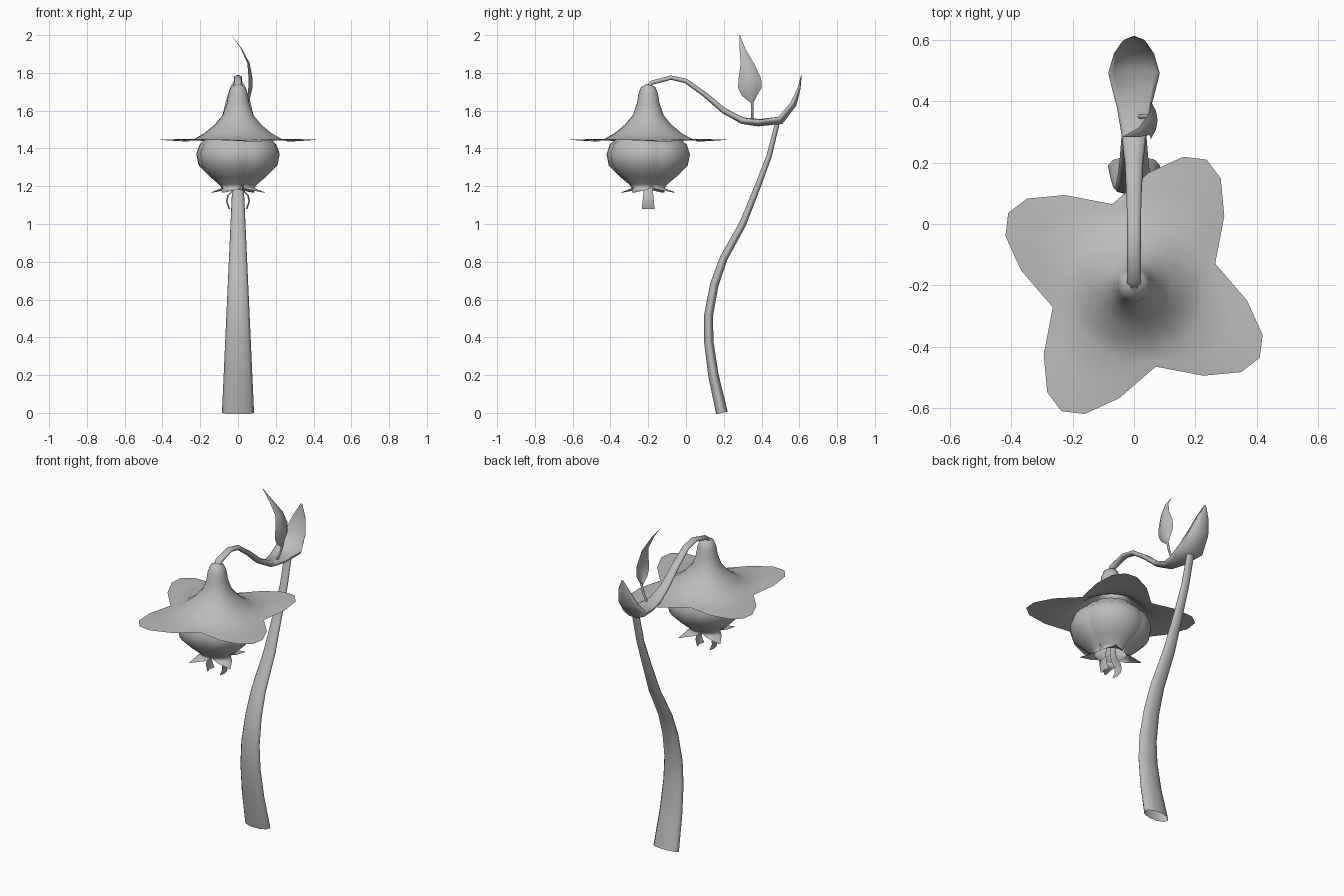
import bpy, bmesh, math
from mathutils import Vector

cube = bpy.data.objects.get("Cube")
if cube:
    bpy.data.objects.remove(cube, do_unlink=True)

grey = bpy.data.materials.new("soft grey")
grey.use_nodes = True
COLOUR = (0.5, 0.5, 0.5, 1)
grey.diffuse_color = COLOUR
grey.node_tree.nodes["Principled BSDF"].inputs["Base Color"].default_value = COLOUR

AXIS = Vector((0, -0.2, 0))   # flower centre line
TURN = 60                     # direction of the first petal in degrees


def loft(name, rows, closed):
    """Skin a sheet or tube through equal rows of points."""
    bm = bmesh.new()
    grid = [[bm.verts.new(p) for p in row] for row in rows]
    n = len(grid[0])
    for a, b in zip(grid, grid[1:]):
        for i in range(n if closed else n - 1):
            j = (i + 1) % n
            bm.faces.new((a[i], a[j], b[j], b[i]))
    bmesh.ops.recalc_face_normals(bm, faces=bm.faces)
    mesh = bpy.data.meshes.new(name)
    bm.to_mesh(mesh)
    bm.free()
    mesh.materials.append(grey)
    obj = bpy.data.objects.new(name, mesh)
    bpy.context.collection.objects.link(obj)
    for f in mesh.polygons:
        f.use_smooth = True
    return obj


def tube(name, path, sides=10):
    """Path of (y, z, half width, half depth, upper side factor) in the x = 0 plane."""
    centres = [Vector((0, p[0], p[1])) for p in path]
    rows = []
    for k, (y, z, wide, deep, upper) in enumerate(path):
        tangent = (centres[min(k + 1, len(path) - 1)] - centres[max(k - 1, 0)]).normalized()
        side = Vector((1, 0, 0))
        normal = side.cross(tangent)
        row = []
        for i in range(sides):
            a = math.tau * i / sides
            s = math.sin(a) * deep
            row.append(centres[k] + side * wide * math.cos(a) + normal * (s * upper if s > 0 else s))
        rows.append(row)
    return loft(name, rows, True)


def polar(r, degrees, z):
    a = math.radians(degrees)
    return AXIS + Vector((r * math.cos(a), r * math.sin(a), z))


# Main stem, flattened and open at the base
stem_line = [(.19, 0, .033), (.145, .2, .029), (.12, .38, .026), (.12, .52, .025),
             (.15, .68, .024), (.2, .82, .022), (.3, 1.0, .02), (.38, 1.2, .017),
             (.44, 1.36, .015), (.485, 1.54, .013)]
tube("main_stem", [(y, z, .085 - .05 * min(z / 1.1, 1.2), d, 1) for y, z, d in stem_line])

# Arching flower stalk that widens into a cupped bract
tube("stalk_and_bract", [
    (-.2, 1.72, .022, .012, 1), (-.185, 1.747, .022, .012, 1), (-.08, 1.775, .022, .012, 1),
    (0, 1.757, .022, .013, 1), (.1, 1.685, .025, .014, 1), (.2, 1.6, .03, .016, 1),
    (.3, 1.55, .042, .022, .7), (.38, 1.55, .056, .035, .2), (.49, 1.568, .084, .045, -.6),
    (.555, 1.645, .066, .036, -.7), (.59, 1.72, .042, .018, -.7), (.61, 1.79, .006, .003, 0)])

# Small leaf, cupped and curling sideways, on a thin stalk
leaf_rows = [(1.64, .35, .006, .055), (1.68, .335, .04, .067), (1.72, .338, .062, .076),
             (1.77, .338, .06, .077), (1.85, .325, .035, .062), (1.93, .298, .015, .02),
             (2.0, .285, .001, -.035)]
loft("small_leaf", [[(x - .35 * w * t * t, y + w * t, z) for t in (-1, -.5, 0, .5, 1)]
                    for z, y, w, x in leaf_rows], False)
stalk = [(.015, 1.55), (.04, 1.6), (.056, 1.66)]
loft("leaf_stalk", [[(x + .007 * math.cos(i * math.tau / 6), .35 + .007 * math.sin(i * math.tau / 6), z)
                     for i in range(6)] for x, z in stalk], True)

# Four-lobed outer bell of the flower
lobe = [(-45, .274), (-22.5, .371), (-9, .449), (0, .473), (9, .449), (22.5, .371)]
outline = [(TURN + 90 * q + a, r) for q in range(4) for a, r in lobe]
bell = [(.012, 1.74), (.038, 1.725), (.052, 1.69), (.06, 1.64), (.083, 1.575),
        (.125, 1.525), (.18, 1.48), (.235, 1.45)]
rows = [[polar(r, a, z) for a, _ in outline] for r, z in bell]
for t in (.5, 1):
    rows.append([polar(.235 + (r - .235) * t, a, 1.45 + t * ((r - .274) * .06 - .014))
                 for a, r in outline])
loft("outer_bell", rows, True)

# Inner globe of four overlapping petals with flared tips: radius, height, half angle
petal = [(.14, 1.48, 45), (.205, 1.42, 47), (.222, 1.37, 48), (.21, 1.31, 48), (.15, 1.25, 47),
         (.102, 1.21, 44), (.088, 1.19, 40), (.115, 1.18, 24), (.17, 1.166, 2)]
steps = [i / 4 - 1 for i in range(9)]
for q in range(4):
    loft(f"inner_petal_{q + 1}", [[polar(r * (1.01 - .07 * abs(t) ** 3), TURN + 90 * q + half * t, z)
                                   for t in steps] for r, z, half in petal], False)

# Pair of hanging strips below the petals
strip = [(.02, 1.26, .022), (.03, 1.18, .024), (.057, 1.15, .027), (.063, 1.12, .03), (.05, 1.08, .034)]
for side, label in ((1, "left"), (-1, "right")):
    loft(f"{label}_stamen", [[AXIS + Vector((side * (x - .008 * t * t), w * t, z)) for t in (-1, 0, 1)]
                             for x, z, w in strip], False)
